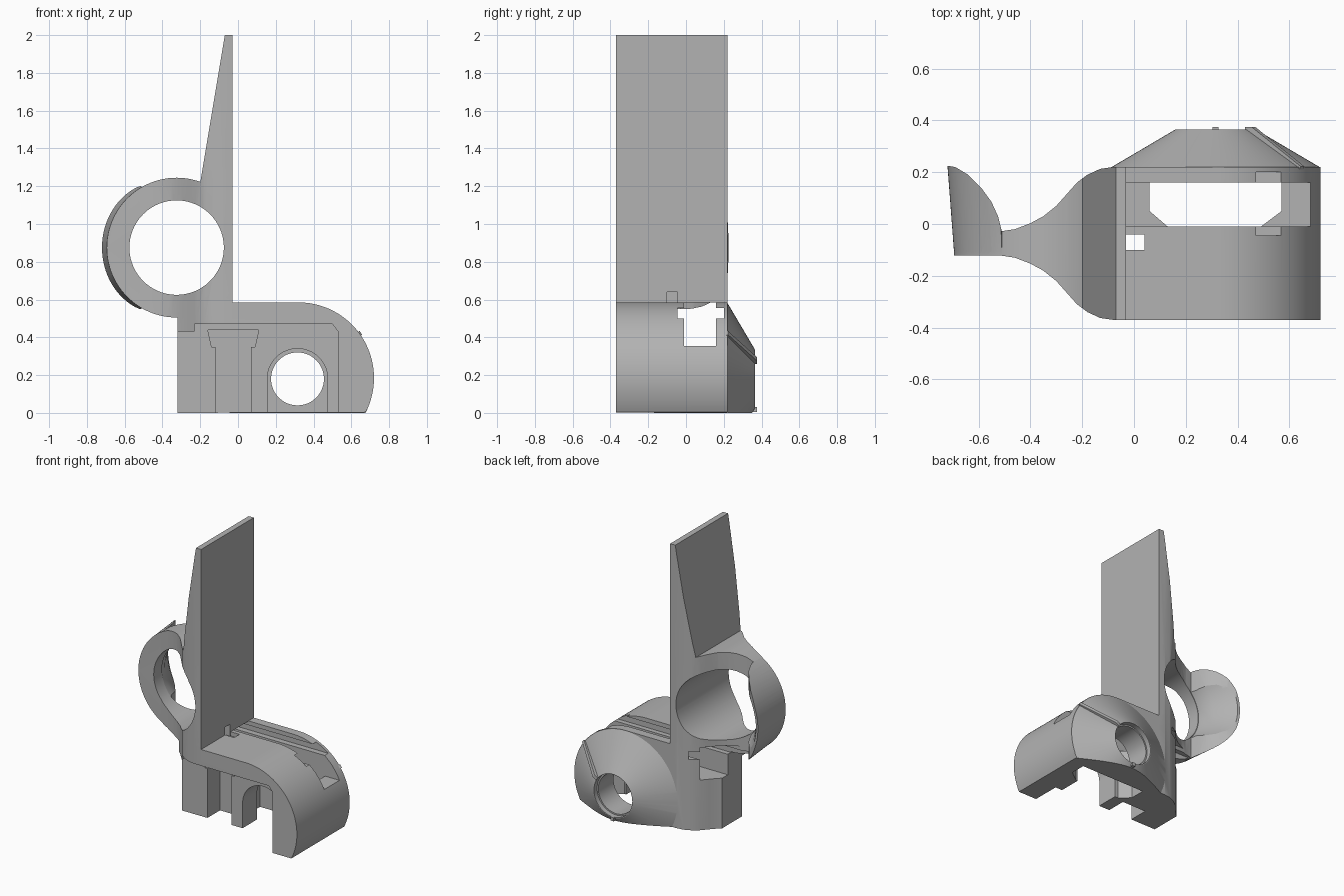
import bpy, bmesh, math
from mathutils import Vector

old = bpy.data.objects.get("Cube")
if old:
    bpy.data.objects.remove(old, do_unlink=True)

grey = bpy.data.materials.new("plain_grey")
grey.use_nodes = True
grey.diffuse_color = (0.45, 0.45, 0.45, 1)
grey.node_tree.nodes["Principled BSDF"].inputs["Base Color"].default_value = (0.45, 0.45, 0.45, 1)

FRONT, BACK = -0.37, 0.22
MID = (FRONT + BACK) / 2
RING = (-0.325, 0.875)
HUB = (0.315, 0.18)


def finish(bm, name):
    bmesh.ops.recalc_face_normals(bm, faces=bm.faces)
    mesh = bpy.data.meshes.new(name)
    bm.to_mesh(mesh)
    bm.free()
    mesh.materials.append(grey)
    ob = bpy.data.objects.new(name, mesh)
    bpy.context.collection.objects.link(ob)
    return ob


def prism(name, pts, a, b, axis="y"):
    """Extrude a flat outline along y (x,z outline), z (x,y) or x (y,z)."""
    place = {"y": lambda p, d: (p[0], d, p[1]),
             "z": lambda p, d: (p[0], p[1], d),
             "x": lambda p, d: (d, p[0], p[1])}[axis]
    bm = bmesh.new()
    lo, hi = [[bm.verts.new(place(p, d)) for p in pts] for d in (a, b)]
    bm.faces.new(lo)
    bm.faces.new(hi)
    n = len(pts)
    for i in range(n):
        j = (i + 1) % n
        bm.faces.new((lo[i], lo[j], hi[j], hi[i]))
    return finish(bm, name)


def rect(x0, x1, z0, z1):
    return [(x0, z0), (x1, z0), (x1, z1), (x0, z1)]


def arc(c, r, start, end, n=64):
    return [(c[0] + r * math.cos(math.radians(start + (end - start) * i / n)),
             c[1] + r * math.sin(math.radians(start + (end - start) * i / n)))
            for i in range(n + 1)]


def circle(c, r, n=96):
    return arc(c, r, 0, 360, n)[:-1]


def cone(name, c, r0, r1, y0, y1, n=96):
    bm = bmesh.new()
    lo, hi = [[bm.verts.new((x, y, z)) for x, z in circle(c, r, n)]
              for r, y in ((r0, y0), (r1, y1))]
    bm.faces.new(lo)
    bm.faces.new(hi)
    for i in range(n):
        j = (i + 1) % n
        bm.faces.new((lo[i], lo[j], hi[j], hi[i]))
    return finish(bm, name)


def combine(target, tool, operation="DIFFERENCE"):
    mod = target.modifiers.new("cut", "BOOLEAN")
    mod.operation, mod.solver, mod.object = operation, "EXACT", tool
    bpy.context.view_layer.objects.active = target
    bpy.ops.object.modifier_apply(modifier=mod.name)
    bpy.data.objects.remove(tool, do_unlink=True)


# Arched housing, upright blade and finger ring share one depth
bracket = prism("bracket", [(-0.32, 0), (-0.32, 0.585)] + arc((0.32, 0.185), 0.4, 90, -27, 40),
                FRONT, BACK)
blade = prism("blade", [(-0.2, 0.5), (-0.03, 0.5), (-0.03, 2), (-0.07, 2), (-0.2, 1.22)], FRONT, BACK)
ring = prism("ring", [(min(x, -0.03), z) for x, z in circle(RING, 0.37)], FRONT, BACK)
combine(bracket, blade, "UNION")
combine(bracket, ring, "UNION")

# Waisted plan: the body narrows smoothly toward the ring
waist = [(-0.08, 0.295), (-0.13, 0.288), (-0.18, 0.265), (-0.22, 0.235), (-0.26, 0.19),
         (-0.3, 0.145), (-0.35, 0.105), (-0.4, 0.078), (-0.46, 0.055), (-0.52, 0.046), (-0.75, 0.046)]
plan = [(x, MID - h) for x, h in reversed(waist)] + [(0.8, FRONT - 0.02), (0.8, BACK + 0.02)]
plan += [(x, MID + h) for x, h in waist]
combine(bracket, prism("plan", plan, -0.1, 2.1, "z"), "INTERSECT")

# Flared lobe sweeping back from the outer side of the ring
bm = bmesh.new()
section = [(0.3, -0.118), (0.369, -0.118), (0.395, 0.225), (0.38, 0.225), (0.335, 0.16),
           (0.29, 0.08), (0.262, 0.02), (0.252, -0.04)]
axis_point = Vector((RING[0], 0, RING[1]))
turn = math.radians(60)
face = bm.faces.new([bm.verts.new((RING[0] - r * math.cos(turn), y, RING[1] + r * math.sin(turn)))
                     for r, y in section])
bmesh.ops.spin(bm, geom=[face] + face.edges[:] + face.verts[:], cent=axis_point,
               axis=(0, -1, 0), angle=2 * turn, steps=48)
lobe = finish(bm, "lobe")
lobe_plan = [(-0.8, -0.13), (-0.51, -0.13), (-0.51, -0.03), (-0.525, 0.03), (-0.55, 0.085),
             (-0.59, 0.14), (-0.64, 0.19), (-0.69, 0.22), (-0.72, 0.225), (-0.8, 0.225)]
combine(lobe, prism("lobe_plan", lobe_plan, 0, 2, "z"), "INTERSECT")
combine(bracket, lobe, "UNION")

# Conical hub on the back, trimmed flat at the base
hub = cone("hub", HUB, 0.403, 0.155, BACK - 0.001, 0.365)
combine(hub, prism("base_trim", rect(-1, 1, -1, 0), -1, 1))
combine(bracket, hub, "UNION")

# Ring bore and open front cavity
combine(bracket, prism("bore", circle(RING, 0.25), -1, 1))
cavity = [(-0.4, -0.1), (-0.4, 0.43), (-0.23, 0.43), (-0.23, 0.47), (0.5, 0.47), (0.53, 0.43), (0.53, -0.1)]
combine(bracket, prism("cavity", cavity, -0.5, -0.17))

# Channel along the top with side grooves
channel = [(-0.01, 0.355), (0.16, 0.355), (0.16, 0.5), (0.2, 0.5), (0.2, 0.555), (0.16, 0.555),
           (0.16, 0.584), (-0.01, 0.584), (-0.01, 0.555), (-0.045, 0.555), (-0.045, 0.5), (-0.01, 0.5)]
combine(bracket, prism("channel", channel, -0.5, 0.8, "x"))
combine(bracket, prism("channel_mouth", rect(-0.03, 0.8, -0.01, 0.16), 0.5, 0.65, "z"))
well = [(0.06, 0.16), (0.06, 0.05), (0.13, -0.01), (0.49, -0.01), (0.57, 0.05), (0.57, 0.16)]
combine(bracket, prism("well", well, -0.1, 0.4, "z"))

# Front pocket, its collar, and the small square latch hole
combine(bracket, prism("pocket", rect(-0.12, 0.07, -0.1, 0.36), -0.2, -0.03))
combine(bracket, prism("collar", [(-0.14, 0.35), (0.09, 0.35), (0.11, 0.44), (-0.16, 0.44)], -0.2, -0.035))
combine(bracket, prism("latch_hole", rect(-0.03, 0.04, -0.1, -0.04), 0.3, 0.7, "z"))
combine(bracket, prism("latch_notch", rect(-0.09, 0.04, 0.5, 0.64), -0.1, -0.045))

# Arched front slot, through hole and shallow outer recess in the hub
slot = [(HUB[0] - 0.16, -0.1)] + list(reversed(arc(HUB, 0.16, 0, 180))) + [(HUB[0] + 0.16, -0.1)]
combine(bracket, prism("slot", slot, -0.2, 0.05))
combine(bracket, prism("hub_hole", circle(HUB, 0.14), -0.1, 0.5))
combine(bracket, prism("hub_recess", circle(HUB, 0.15), 0.33, 0.5))

bpy.ops.object.select_all(action="DESELECT")
bracket.select_set(True)
bpy.context.view_layer.objects.active = bracket
bpy.ops.object.shade_smooth_by_angle(angle=math.radians(25))

# Radial rib on the hub and the small tab below its hole
rib = prism("hub_rib", [(0.15, 0.34), (0.15, 0.375), (0.18, 0.375), (0.415, 0.222), (0.4, 0.2)],
            -0.012, 0.012, "z")
rib.location = (HUB[0], 0, HUB[1])
rib.rotation_euler = (0, -math.radians(36), 0)
prism("hub_tab", rect(0.303, 0.327, 0.005, 0.03), 0.34, 0.375)
